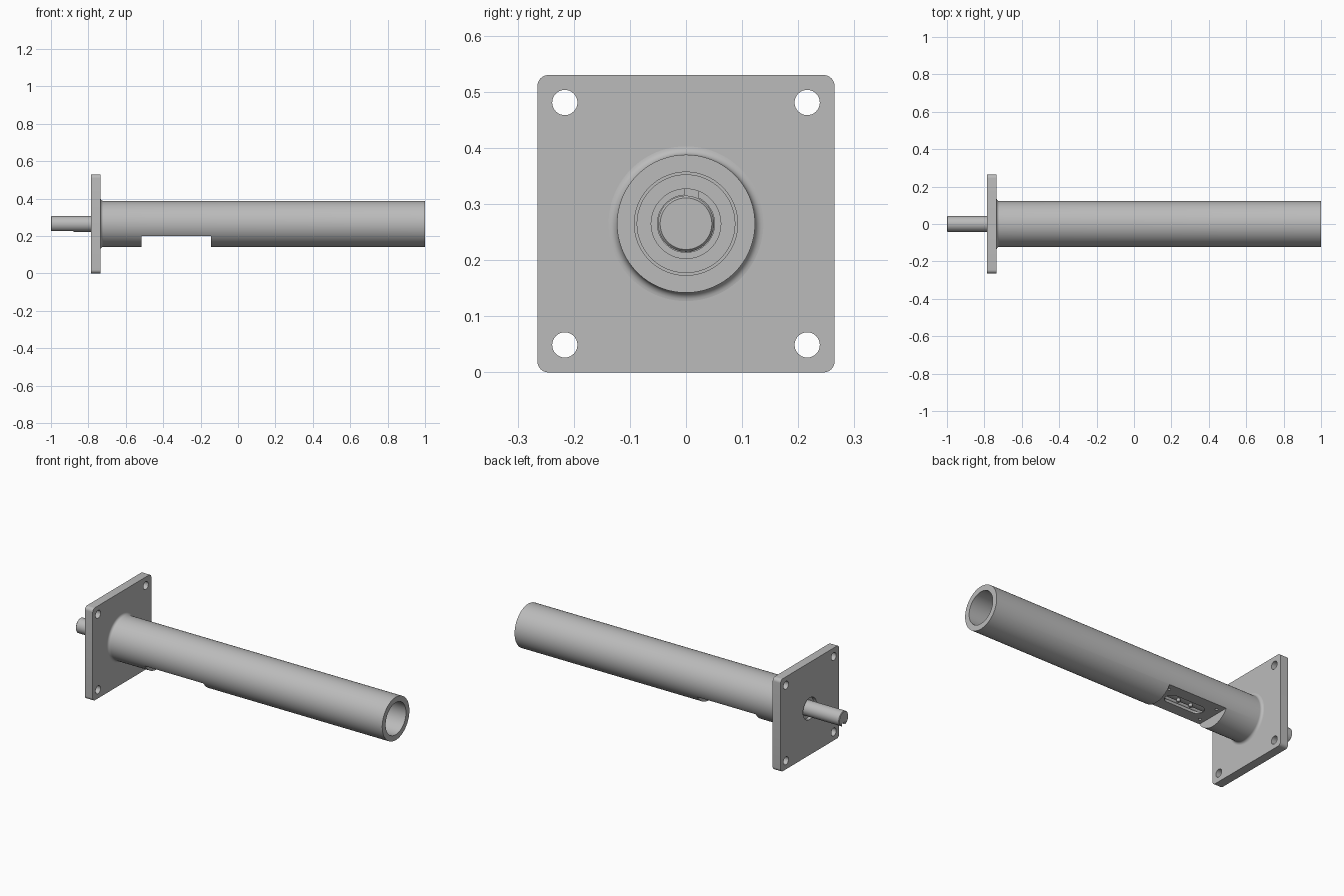
import bpy, bmesh, math
from mathutils import Matrix, Vector

if "Cube" in bpy.data.objects:
    bpy.data.objects.remove(bpy.data.objects["Cube"], do_unlink=True)

AXIS = 0.265
steel = bpy.data.materials.new("grey_steel")
steel.use_nodes = True
GREY = (0.5, 0.5, 0.5, 1)
steel.diffuse_color = GREY
steel.node_tree.nodes["Principled BSDF"].inputs["Base Color"].default_value = GREY


def finish(name, bm):
    bmesh.ops.recalc_face_normals(bm, faces=bm.faces)
    mesh = bpy.data.meshes.new(name)
    bm.to_mesh(mesh)
    bm.free()
    mesh.materials.append(steel)
    obj = bpy.data.objects.new(name, mesh)
    bpy.context.collection.objects.link(obj)
    return obj


def lathe(name, profile, closed=False, steps=96):
    """Revolve (x, radius) points about the long axis."""
    bm = bmesh.new()
    verts = [bm.verts.new((x, 0, AXIS + r)) for x, r in profile]
    edges = [bm.edges.new(p) for p in zip(verts, verts[1:])]
    if closed:
        edges.append(bm.edges.new((verts[-1], verts[0])))
    bmesh.ops.spin(bm, geom=verts + edges, cent=(0, 0, AXIS), axis=(1, 0, 0),
                   angle=math.tau, steps=steps, use_duplicate=False)
    bmesh.ops.remove_doubles(bm, verts=bm.verts, dist=1e-5)
    return finish(name, bm)


def box(name, low, high, corner=0.0, axis=0):
    """Box between two corners, edges along one axis rounded."""
    low, high = Vector(low), Vector(high)
    bm = bmesh.new()
    bmesh.ops.create_cube(bm, size=1, matrix=Matrix.Translation((low + high) / 2)
                          @ Matrix.Diagonal((*(high - low), 1)))
    if corner:
        along = [e for e in bm.edges
                 if abs(e.verts[0].co[axis] - e.verts[1].co[axis]) > 1e-4]
        bmesh.ops.bevel(bm, geom=along, offset=corner, segments=8,
                        profile=0.5, affect='EDGES')
    return finish(name, bm)


def rod(name, center, radius, depth, axis):
    bm = bmesh.new()
    turn = Matrix.Rotation(math.pi / 2, 4, 'Y') if axis == 'X' else Matrix()
    bmesh.ops.create_cone(bm, cap_ends=True, segments=32, radius1=radius, radius2=radius,
                          depth=depth, matrix=Matrix.Translation(center) @ turn)
    return finish(name, bm)


def cut(target, cutter):
    cutter.hide_render = True
    mod = target.modifiers.new("cut", 'BOOLEAN')
    mod.operation, mod.solver, mod.object = 'DIFFERENCE', 'EXACT', cutter
    bpy.context.view_layer.objects.active = target
    bpy.ops.object.modifier_apply(modifier=mod.name)
    bpy.data.objects.remove(cutter, do_unlink=True)


# Mounting flange with four bolt holes and a recess round the shaft
flange = box("mounting_flange", (-0.785, -0.265, 0), (-0.735, 0.265, 0.53), 0.02)
for sy in (-1, 1):
    for sz in (-1, 1):
        cut(flange, rod("bolt_cutter", (-0.76, sy * 0.216, AXIS + sz * 0.216),
                        0.0225, 0.2, 'X'))
cut(flange, rod("recess_cutter", (-0.785, 0, AXIS), 0.062, 0.04, 'X'))

# Hollow housing with a root fillet and a stepped bore
FILLET = 0.015
root = [(-0.735 + FILLET * (1 - math.cos(a)), 0.123 + FILLET * (1 - math.sin(a)))
        for a in [i * math.pi / 12 for i in range(7)]]
housing = lathe("tube_housing", [(-0.74, 0.03), (-0.74, 0.138)] + root +
                [(1, 0.123), (1, 0.092), (0.8, 0.092), (0.8, 0.087), (-0.1, 0.087),
                 (-0.1, 0.062), (-0.6, 0.062), (-0.6, 0.03)], closed=True)

# Flat underside notch, with rounded window and screw holes
FLAT = 0.2
cut(housing, box("notch_cutter", (-0.515, -0.2, 0), (-0.145, 0.2, FLAT)))
cut(housing, box("window_cutter", (-0.45, -0.038, 0.15), (-0.21, 0.038, AXIS),
                 0.0375, axis=2))
for x in (-0.485, -0.175):
    for y in (-0.065, 0.065):
        cut(housing, rod("screw_cutter", (x, y, FLAT), 0.008, 0.03, 'Z'))

# Drive shaft with an open keyway at its outer end
shaft = lathe("drive_shaft", [(-1, 0), (-1, 0.039), (-0.997, 0.042), (-0.61, 0.042),
                              (-0.61, 0.05), (-0.105, 0.05), (-0.1, 0.046), (-0.1, 0)])
cut(shaft, box("keyway_cutter", (-1.1, -0.015, 0.2), (-0.88, 0.015, 0.242)))

# Split retaining ring on the inner shaft end
ring = lathe("retaining_ring", [(-0.12, 0.051), (-0.12, 0.062),
                                (-0.108, 0.062), (-0.108, 0.051)], closed=True)
cut(ring, box("gap_cutter", (-0.2, -0.003, AXIS), (0, 0.022, 0.4)))

# Pegs seen through the window
pegs = [rod("window_peg", (x, 0, 0.212), 0.01, 0.024, 'Z') for x in (-0.37, -0.29)]

for obj in [flange, housing, shaft, ring] + pegs:
    bpy.ops.object.select_all(action='DESELECT')
    obj.select_set(True)
    bpy.context.view_layer.objects.active = obj
    bpy.ops.object.shade_smooth_by_angle(angle=math.radians(30))
